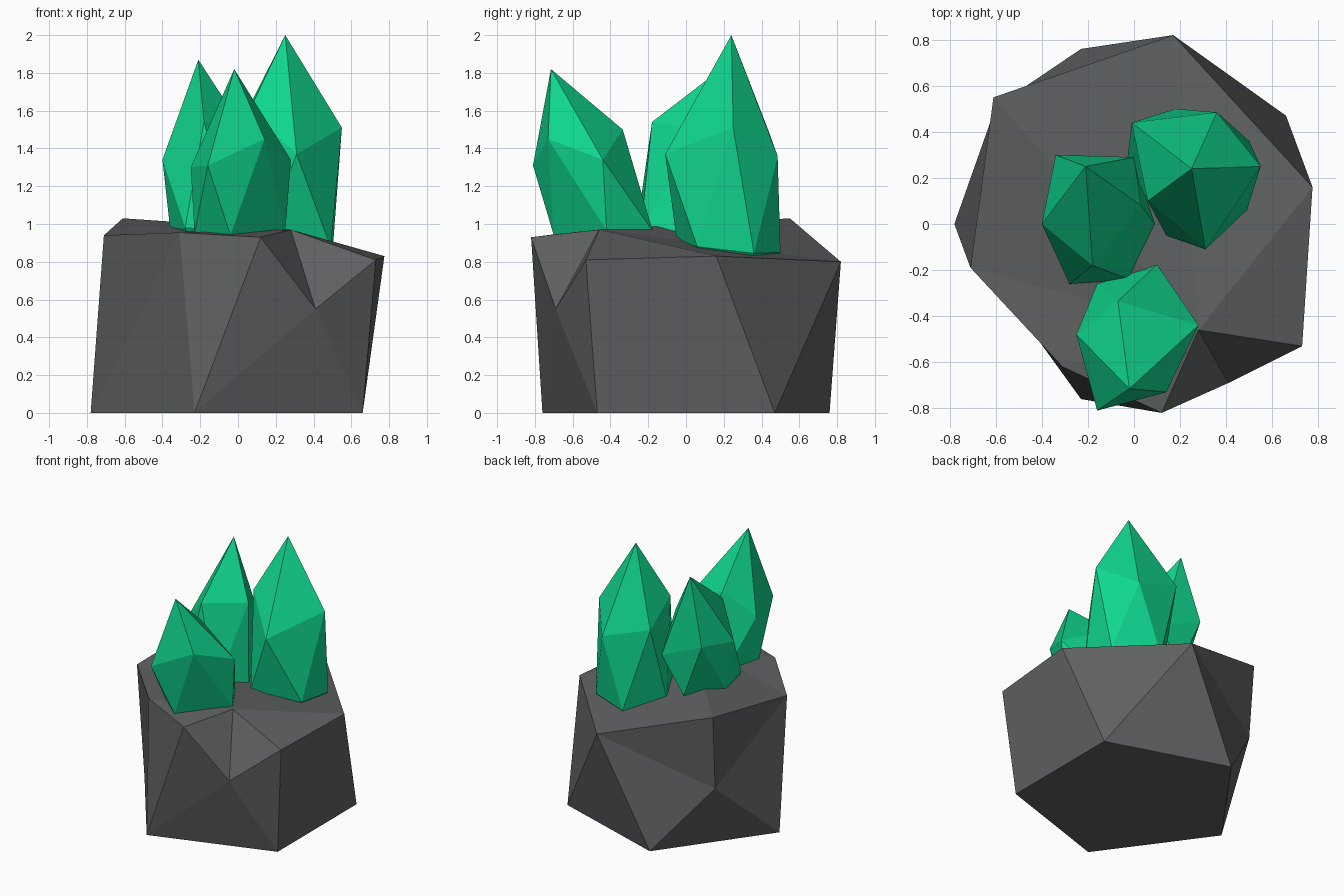
import bpy, bmesh

if "Cube" in bpy.data.objects:
    bpy.data.objects.remove(bpy.data.objects["Cube"])


def material(name, rgb):
    m = bpy.data.materials.new(name)
    m.diffuse_color = (*rgb, 1)
    m.use_nodes = True
    m.node_tree.nodes["Principled BSDF"].inputs["Base Color"].default_value = m.diffuse_color
    return m


def build(name, verts, faces, mat):
    bm = bmesh.new()
    vs = [bm.verts.new(v) for v in verts]
    for f in faces:
        bm.faces.new([vs[i] for i in f])
    bmesh.ops.recalc_face_normals(bm, faces=bm.faces)
    me = bpy.data.meshes.new(name)
    bm.to_mesh(me)
    bm.free()
    me.materials.append(mat)
    ob = bpy.data.objects.new(name, me)
    bpy.context.collection.objects.link(ob)
    return ob


stone = material("dark stone grey", (0.115, 0.12, 0.122))
green = material("emerald green", (0.005, 0.68, 0.275))

# Rock base: P-T is the foot pentagon, A-H the top rim, M and N side chips
corners = {
    "P": (-.78, 0, 0), "Q": (-.23, -.76, 0), "R": (.66, -.47, 0),
    "S": (.66, .47, 0), "T": (-.23, .76, 0),
    "A": (-.71, -.19, .94), "B": (-.61, .55, 1.03), "C": (.17, .82, .80),
    "D": (.775, .16, .83), "E": (.73, -.53, .81), "F": (.28, -.46, .97),
    "G": (.12, -.82, .93), "H": (-.31, -.62, .955),
    "M": (.41, -.69, .55), "N": (-.60, .51, .475),
}
keys = list(corners)
sides = "PQH PHA QGH QMG QRM RME MEF MFG RSDE SCD STC TNC NBC TPN PAN ABN"
top = "HGF HFA AFB BFC CFD DFE"
faces = [[keys.index(c) for c in f] for f in (sides + " " + top + " PQRST").split()]
build("rock_base", corners.values(), faces, stone)


# Crystals: apex, five-sided shoulder ring, twisted five-sided foot ring, buried root
def crystal(name, apex, shoulder, foot):
    cx = sum(p[0] for p in foot) / 5
    cy = sum(p[1] for p in foot) / 5
    verts = [apex] + shoulder + foot + [(cx, cy, .6)]
    fs = []
    for i in range(5):
        j = (i + 1) % 5
        a, b, c, d = 1 + i, 1 + j, 6 + i, 6 + j
        fs += [(0, a, b), (a, c, b), (b, c, d), (11, d, c)]
    build(name, verts, fs, green)


crystal("tall_crystal", (.25, .24, 2.0),
        [(.31, -.11, 1.37), (.55, .25, 1.51), (.36, .485, 1.36),
         (-.01, .44, 1.485), (.06, .10, 1.60)],
        [(.49, .06, .88), (.50, .36, .845), (.18, .50, .85),
         (-.03, .27, .91), (.14, -.05, .92)])

crystal("left_crystal", (-.21, .25, 1.87),
        [(-.40, 0, 1.34), (-.18, -.18, 1.54), (.03, .08, 1.50),
         (0, .29, 1.24), (-.34, .30, 1.39)],
        [(-.28, -.26, .98), (-.02, -.24, .96), (.09, 0, .94),
         (-.17, .27, .97), (-.36, .04, .98)])

crystal("front_crystal", (-.02, -.715, 1.82),
        [(-.16, -.81, 1.31), (.14, -.73, 1.45), (.28, -.44, 1.34),
         (-.07, -.335, 1.50), (-.25, -.48, 1.30)],
        [(-.04, -.70, .94), (.25, -.42, .965), (.10, -.175, .96),
         (-.16, -.26, .965), (-.23, -.54, .95)])
